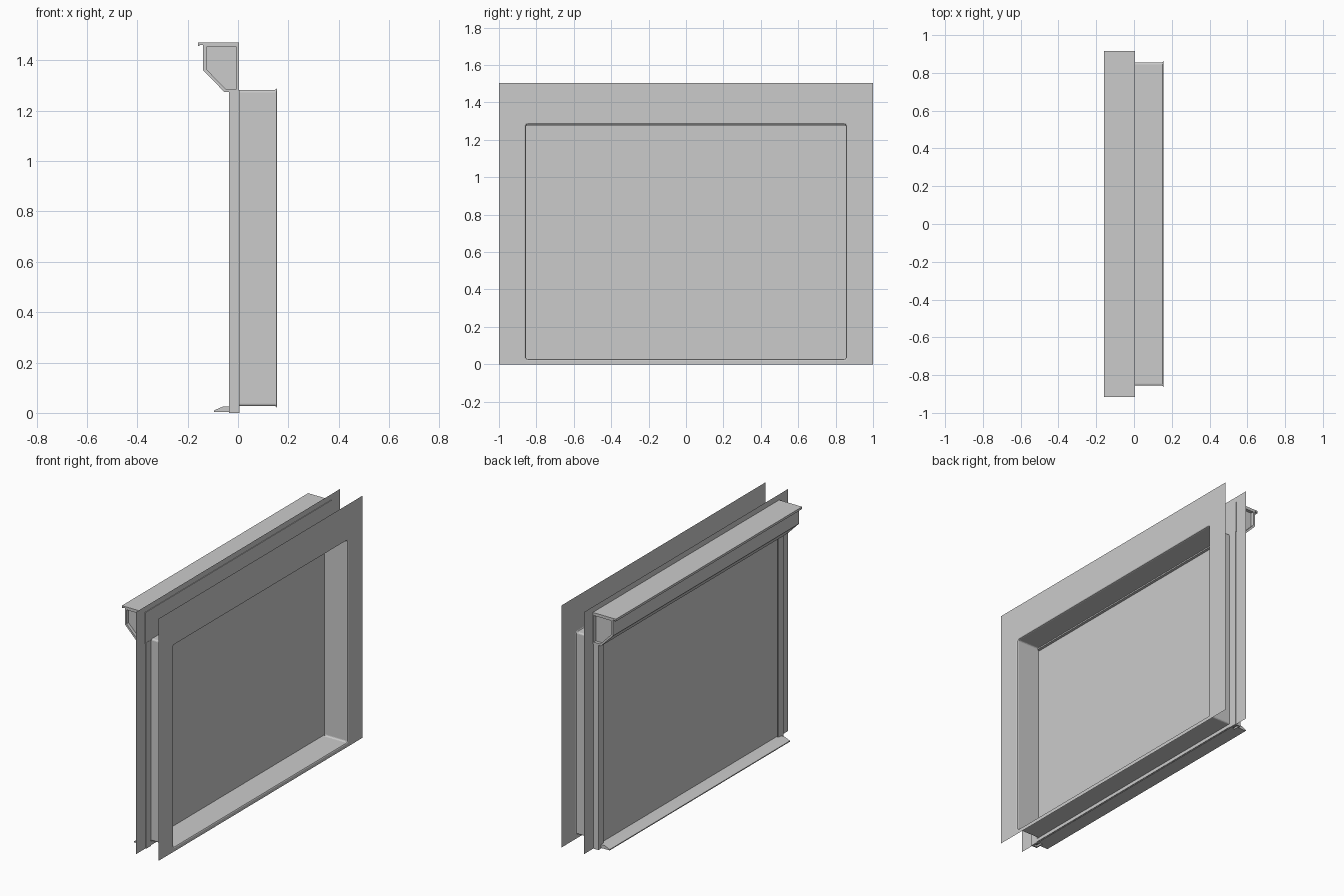
import bpy, bmesh, math

cube = bpy.data.objects.get("Cube")
if cube:
    bpy.data.objects.remove(cube, do_unlink=True)

grey = bpy.data.materials.new("light_grey")
grey.use_nodes = True
GREY = (0.6, 0.6, 0.6, 1)
grey.diffuse_color = GREY
grey.node_tree.nodes["Principled BSDF"].inputs["Base Color"].default_value = GREY


def finish(name, bm):
    bmesh.ops.recalc_face_normals(bm, faces=bm.faces)
    mesh = bpy.data.meshes.new(name)
    bm.to_mesh(mesh)
    bm.free()
    mesh.materials.append(grey)
    obj = bpy.data.objects.new(name, mesh)
    bpy.context.collection.objects.link(obj)
    return obj


def rounded_rect(y, z0, z1, r, steps=4):
    """Outline in the wall plane, with rounded corners when r is above zero."""
    if r == 0:
        return [(y, z1), (-y, z1), (-y, z0), (y, z0)]
    pts = []
    for i, (cy, cz) in enumerate([(y - r, z1 - r), (r - y, z1 - r), (r - y, z0 + r), (y - r, z0 + r)]):
        for k in range(steps + 1):
            a = math.pi / 2 * (i + k / steps)
            pts.append((cy + r * math.cos(a), cz + r * math.sin(a)))
    return pts


def add_loop(bm, x, pts):
    verts = [bm.verts.new((x, y, z)) for y, z in pts]
    return [bm.edges.new((v, verts[i - 1])) for i, v in enumerate(verts)]


def wall_sheet(name, x, hole):
    """Thin wall surface with the window opening."""
    bm = bmesh.new()
    edges = add_loop(bm, x, rounded_rect(1, 0, 1.505, 0)) + add_loop(bm, x, hole)
    bmesh.ops.triangle_fill(bm, edges=edges, use_beauty=True, normal=(1, 0, 0))
    bmesh.ops.dissolve_limit(bm, angle_limit=0.01, verts=bm.verts, edges=bm.edges)
    return finish(name, bm)


def lining(name, sections):
    """Open tube through a list of (x, outline) sections."""
    bm = bmesh.new()
    loops = [add_loop(bm, x, pts) for x, pts in sections]
    for a, b in zip(loops, loops[1:]):
        bmesh.ops.bridge_loops(bm, edges=a + b)
    return finish(name, bm)


def prism(name, pts, lo, hi, axis):
    """Extrude a profile: (x, z) along y, or (x, y) along z."""
    bm = bmesh.new()
    place = (lambda a, b, t: (a, t, b)) if axis == "y" else (lambda a, b, t: (a, b, t))
    face = bm.faces.new([bm.verts.new(place(a, b, lo)) for a, b in pts])
    new = bmesh.ops.extrude_face_region(bm, geom=[face])["geom"]
    step = place(0, 0, hi - lo)
    bmesh.ops.translate(bm, vec=step, verts=[g for g in new if isinstance(g, bmesh.types.BMVert)])
    return finish(name, bm)


# Wall surfaces and the lining of the opening
opening = rounded_rect(0.863, 0.02, 1.29, 0.015)
inner = rounded_rect(0.855, 0.027, 1.283, 0.01)
wall_sheet("inner_wall_surface", 0.155, opening)
wall_sheet("outer_wall_surface", 0.0, inner)
lining("window_reveal", [(0.155, opening), (0.152, rounded_rect(0.857, 0.025, 1.285, 0.01)),
                         (0.147, inner), (0.0, inner)])

# Shutter curtain
prism("shutter_curtain", [(-0.021, -0.89), (-0.013, -0.89), (-0.013, 0.89), (-0.021, 0.89)],
      0.005, 1.28, "z")

# Guide rails, each a channel open towards the curtain
channel = [(0.005, 0.86), (0.005, 0.91), (-0.035, 0.91), (-0.035, 0.86), (-0.028, 0.86),
           (-0.028, 0.9), (-0.006, 0.9), (-0.006, 0.86)]
for side, s in (("left", 1), ("right", -1)):
    prism(side + "_guide_rail", [(x, y * s) for x, y in channel], 0, 1.28, "z")

# Sloping sill and its foot under the curtain
prism("sill", [(-0.095, 0.004), (-0.095, 0.01), (-0.06, 0.025), (-0.03, 0.025), (-0.03, 0.004)],
      -0.885, 0.885, "y")
prism("sill_foot", [(-0.03, 0.004), (-0.03, 0.025), (0.005, 0.025), (0.005, 0.004)],
      -0.86, 0.86, "y")

# Shutter box: hollow shell with a lid and recessed end caps
outer = [(0.004, 1.46), (-0.138, 1.46), (-0.138, 1.36), (-0.055, 1.275), (0.004, 1.275)]
inside = [(-0.006, 1.452), (-0.126, 1.452), (-0.126, 1.365), (-0.05, 1.287), (-0.006, 1.287)]
bm = bmesh.new()
rings = [[bm.verts.new((x, y, z)) for x, z in prof]
         for prof, y in ((inside, -0.895), (inside, -0.915), (outer, -0.915),
                         (outer, 0.915), (inside, 0.915), (inside, 0.895))]
for a, b in zip(rings, rings[1:]):
    for i in range(len(a)):
        bm.faces.new((a[i - 1], a[i], b[i], b[i - 1]))
bm.faces.new(rings[0])
bm.faces.new(rings[-1])
finish("shutter_box", bm)
prism("box_lid", [(0.004, 1.46), (0.004, 1.47), (-0.158, 1.47), (-0.158, 1.456),
                  (-0.152, 1.456), (-0.152, 1.46)], -0.915, 0.915, "y")
